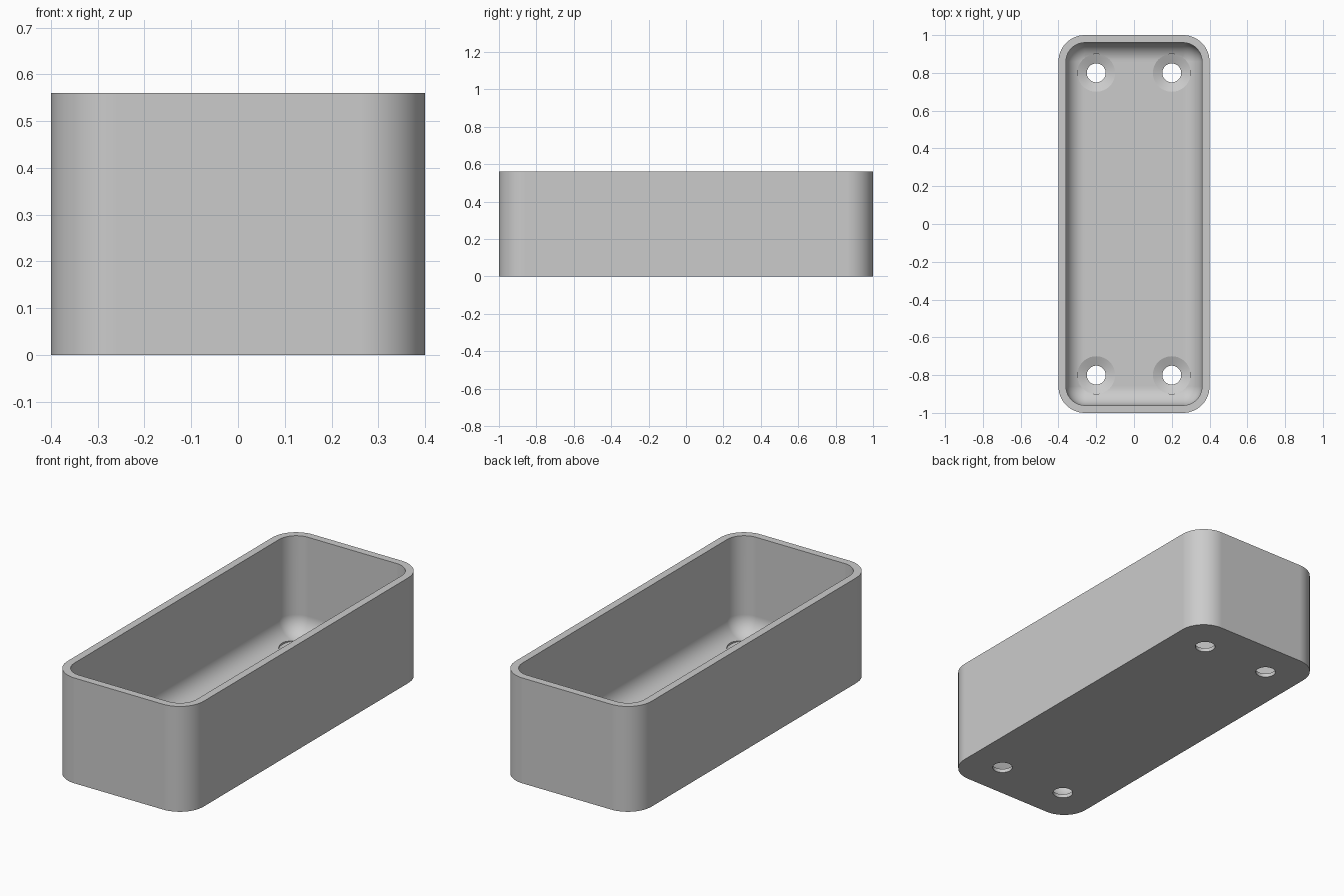
import bpy
import bmesh
from math import sin, cos, pi

cube = bpy.data.objects.get("Cube")
if cube:
    bpy.data.objects.remove(cube)

HALF_X, HALF_Y, HEIGHT = 0.4, 1.0, 0.56
CORNER = 0.14          # outer corner radius
WALL = 0.04            # wall and floor thickness
FILLET = CORNER - WALL # inner corner and floor fillet radius
STEPS = 14

grey = bpy.data.materials.new("plain grey")
grey.use_nodes = True
colour = (0.6, 0.6, 0.6, 1)
grey.diffuse_color = colour
grey.node_tree.nodes["Principled BSDF"].inputs["Base Color"].default_value = colour


def rounded_ring(bm, inset, z):
    """Ring of vertices round a rounded rectangle shrunk by inset."""
    r = CORNER - inset
    ring = []
    for quarter, (sx, sy) in enumerate([(1, 1), (-1, 1), (-1, -1), (1, -1)]):
        for i in range(STEPS + 1):
            a = (quarter + i / STEPS) * pi / 2
            ring.append(bm.verts.new((sx * (HALF_X - CORNER) + r * cos(a),
                                      sy * (HALF_Y - CORNER) + r * sin(a), z)))
    return ring


def circle_ring(bm, r, z, centre, count=48):
    return [bm.verts.new((centre[0] + r * cos(2 * pi * i / count),
                          centre[1] + r * sin(2 * pi * i / count), z))
            for i in range(count)]


def loft(bm, rings):
    """Skin consecutive rings and cap both ends."""
    for low, high in zip(rings, rings[1:]):
        for i in range(len(low)):
            j = (i + 1) % len(low)
            bm.faces.new((low[i], low[j], high[j], high[i]))
    bm.faces.new(rings[0][::-1])
    bm.faces.new(rings[-1])


def make_object(name, bm):
    bmesh.ops.remove_doubles(bm, verts=bm.verts, dist=1e-5)
    bmesh.ops.recalc_face_normals(bm, faces=bm.faces)
    mesh = bpy.data.meshes.new(name)
    bm.to_mesh(mesh)
    bm.free()
    mesh.materials.append(grey)
    obj = bpy.data.objects.new(name, mesh)
    bpy.context.collection.objects.link(obj)
    return obj


# Open box: outer wall, flat rim, inner wall, rounded floor edge
bm = bmesh.new()
rings = [rounded_ring(bm, 0, 0), rounded_ring(bm, 0, HEIGHT),
         rounded_ring(bm, WALL, HEIGHT)]
for i in range(STEPS + 1):
    a = i / STEPS * pi / 2
    rings.append(rounded_ring(bm, WALL + FILLET * (1 - cos(a)),
                              WALL + FILLET * (1 - sin(a))))
loft(bm, rings)
box = make_object("open_box", bm)

# Four countersunk screw holes
bm = bmesh.new()
for x in (-0.2, 0.2):
    for y in (-0.8, 0.8):
        profile = [(0.05, -0.05), (0.05, 0.02), (0.1, WALL), (0.1, 0.1)]
        loft(bm, [circle_ring(bm, r, z, (x, y)) for r, z in profile])
cutter = make_object("screw_hole_cutter", bm)
cutter.hide_render = True

holes = box.modifiers.new("screw holes", 'BOOLEAN')
holes.operation = 'DIFFERENCE'
holes.solver = 'EXACT'
holes.object = cutter

bpy.ops.object.select_all(action='DESELECT')
box.select_set(True)
bpy.context.view_layer.objects.active = box
bpy.ops.object.modifier_apply(modifier=holes.name)
bpy.data.objects.remove(cutter)

# Smooth curves with crisp rims and level flats
bpy.ops.object.shade_smooth_by_angle(angle=pi / 9)
flats = box.modifiers.new("level flats", 'WEIGHTED_NORMAL')
flats.keep_sharp = True
